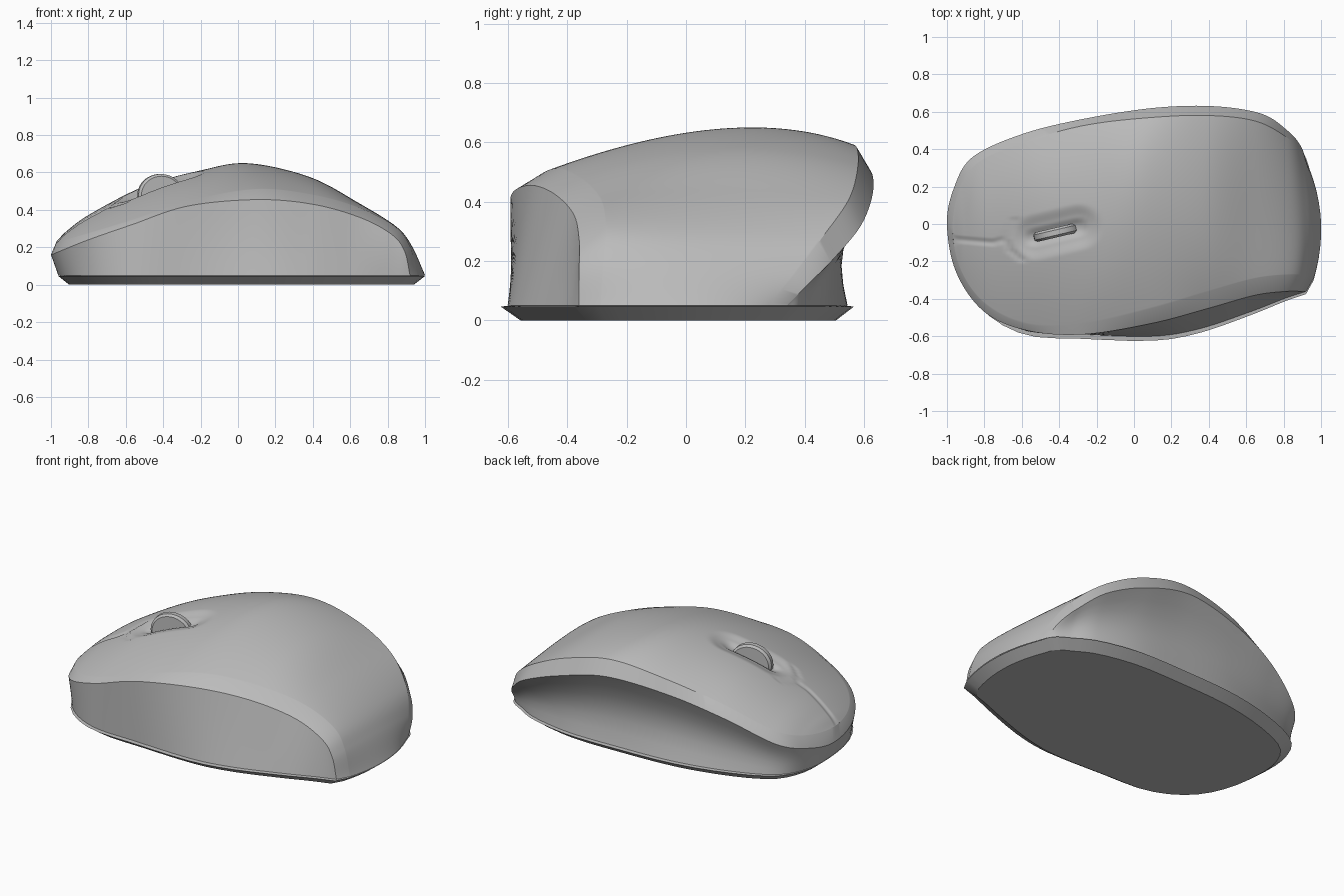
import bpy
import bmesh
import math
from mathutils import Vector

cube = bpy.data.objects.get("Cube")
if cube:
    bpy.data.objects.remove(cube, do_unlink=True)

STEPS = 14      # samples between neighbouring profile points
ACROSS = 140    # samples across the top shell


def make_material(name, colour):
    material = bpy.data.materials.new(name)
    material.use_nodes = True
    material.diffuse_color = colour
    material.node_tree.nodes["Principled BSDF"].inputs["Base Color"].default_value = colour
    return material


grey = make_material("warm grey plastic", (0.5, 0.5, 0.5, 1))


def spline(points):
    """Smooth path through every given point."""
    pts = [Vector(p) for p in points]
    out = []
    for i in range(len(pts) - 1):
        b, c = pts[i], pts[i + 1]
        a = pts[i - 1] if i else b * 2 - c
        d = pts[i + 2] if i + 2 < len(pts) else c * 2 - b
        for k in range(STEPS):
            t = k / STEPS
            out.append(0.5 * (2 * b + (c - a) * t + (2 * a - 5 * b + 4 * c - d) * t * t
                              + (3 * b - a - 3 * c + d) * t ** 3))
    return out + [pts[-1]]


def add_grid(bm, rows):
    """Bridge neighbouring rows of points with quads."""
    verts = [[bm.verts.new(p) for p in row] for row in rows]
    for r0, r1 in zip(verts, verts[1:]):
        for j in range(len(r0) - 1):
            bm.faces.new((r0[j], r0[j + 1], r1[j + 1], r1[j]))


def finish(name, bm):
    bmesh.ops.remove_doubles(bm, verts=bm.verts, dist=0.0003)
    bmesh.ops.recalc_face_normals(bm, faces=bm.faces)
    mesh = bpy.data.meshes.new(name)
    bm.to_mesh(mesh)
    bm.free()
    mesh.materials.append(grey)
    obj = bpy.data.objects.new(name, mesh)
    bpy.context.collection.objects.link(obj)
    bpy.ops.object.select_all(action='DESELECT')
    bpy.context.view_layer.objects.active = obj
    obj.select_set(True)
    bpy.ops.object.shade_smooth_by_angle(angle=math.radians(30))


# Edge of the top shell: thumb side from the tail to the nose, then finger side back
shell_edge = spline([
    (.96, -.29, .05), (.92, -.28, .2), (.84, -.27, .31), (.65, -.29, .41), (.4, -.36, .48),
    (.1, -.45, .51), (-.25, -.53, .45), (-.55, -.54, .35), (-.78, -.44, .28),
    (-.92, -.26, .24), (-.97, -.03, .23), (-.93, .2, .26), (-.82, .34, .32),
    (-.55, .45, .45), (-.25, .53, .545), (.1, .57, .59), (.4, .58, .525), (.65, .55, .41),
    (.82, .46, .28), (.9, .37, .16), (.94, .28, .05)])

# Lower edge of the rim band, same order
rim_edge = spline([
    (.92, -.36, .05), (.89, -.36, .18), (.82, -.36, .27), (.65, -.38, .36), (.4, -.45, .43),
    (.1, -.53, .455), (-.27, -.59, .42), (-.57, -.57, .32), (-.8, -.47, .24),
    (-.95, -.26, .18), (-1, 0, .16), (-.96, .2, .19), (-.86, .36, .25),
    (-.6, .48, .38), (-.28, .56, .47), (.1, .62, .505), (.42, .63, .43), (.68, .59, .32),
    (.82, .5, .21), (.89, .42, .13), (.92, .34, .05)])

# Foot of the side walls on the base
foot = [Vector((p.x, p.y, .05)) for p in spline([
    (.92, -.36), (.89, -.37), (.8, -.4), (.62, -.47), (.35, -.56), (.1, -.6),
    (-.28, -.59), (-.58, -.57), (-.8, -.45), (-.92, -.25), (-.96, 0), (-.94, .19),
    (-.84, .34), (-.59, .45), (-.27, .52), (.1, .54), (.42, .54), (.68, .49),
    (.82, .42), (.89, .38), (.92, .34)])]

# Crest from the nose over the hump to the tail
crest = spline([
    (-.97, -.03, .23), (-.91, -.02, .29), (-.78, 0, .38), (-.5, .02, .52), (-.2, .04, .605),
    (.05, .12, .645), (.38, .1, .575), (.64, .06, .44), (.84, 0, .31), (.93, 0, .2), (1, 0, .05)])

WHEEL = Vector((-.415, -.045))
AXIS = Vector((math.cos(.23), math.sin(.23)))


def segment_distance(p, a, b):
    t = max(0, min(1, (p - a).dot(b - a) / (b - a).length_squared))
    return (p - a - (b - a) * t).length


def falloff(distance, inner, outer):
    t = max(0, min(1, (outer - distance) / (outer - inner)))
    return t * t * (3 - 2 * t)


groove = [Vector(p) for p in ((-.98, -.08), (-.75, -.1), (-.69, -.08), (-.64, .02))]
fork = [groove[2], Vector((-.66, -.14)), Vector((-.6, -.19))]
seams = list(zip(groove, groove[1:])) + list(zip(fork, fork[1:]))


def carve(p):
    """Sink the wheel well and the split between the buttons."""
    flat = p.to_2d()
    well = segment_distance(flat, WHEEL - AXIS * .12, WHEEL + AXIS * .12)
    seam = min(segment_distance(flat, a, b) for a, b in seams)
    depth = (.02 * falloff(well, .05, .13) + .02 * falloff(well, .01, .06)
             + .007 * falloff(seam, 0, .026))
    return Vector((p.x, p.y, p.z - depth))


# Body: top shell, rim band and hollowed side walls
middle = len(crest) - 1
top_rows = []
for i in range(len(crest)):
    right, left = shell_edge[middle - i], shell_edge[middle + i]
    row = []
    for j in range(ACROSS + 1):
        u = j / ACROSS
        p = (right * (1 - u) * (1 - 2 * u) + crest[i] * 4 * u * (1 - u) + left * u * (2 * u - 1))
        row.append(carve(p) if 0 < j < ACROSS and i else p)
    top_rows.append(row)

wall_rows = []
for k in range(7):
    t = k / 6
    row = []
    for i, (a, b) in enumerate(zip(rim_edge, foot)):
        p = a.lerp(b, t)
        along = max(0, i - middle) / middle
        pull = .06 * math.sin(math.pi * along) ** 2 * math.sin(math.pi * t)
        row.append(p - Vector((0, pull, 0)))
    wall_rows.append(row)

bm = bmesh.new()
add_grid(bm, top_rows)
add_grid(bm, [shell_edge, rim_edge])
add_grid(bm, wall_rows)
finish("mouse_body", bm)

# Base plate: flared lip tapering to a flat underside
outline = foot[::5] + top_rows[-1][::-14]
bm = bmesh.new()
rings = []
for wide, deep, z in ((.98, .98, .05), (1, 1.04, .046), (.94, .93, 0)):
    rings.append([bm.verts.new((p.x * wide, p.y * deep, z)) for p in outline])
count = len(outline)
for lower, upper in zip(rings, rings[1:]):
    for i in range(count):
        j = (i + 1) % count
        bm.faces.new((lower[i], lower[j], upper[j], upper[i]))
bm.faces.new(rings[0])
bm.faces.new(rings[-1])
finish("base_plate", bm)

# Scroll wheel with rounded tread
bm = bmesh.new()
wheel_rows = []
for radius, side in ((0, -.026), (.1, -.026), (.112, -.014), (.112, .014), (.1, .026), (0, .026)):
    ring = []
    for k in range(33):
        a = math.tau * k / 32
        along = AXIS * (radius * math.cos(a) * 1.1) + Vector((-AXIS.y, AXIS.x)) * side
        ring.append((WHEEL.x + along.x, WHEEL.y + along.y, .48 + radius * math.sin(a)))
    wheel_rows.append(ring)
add_grid(bm, wheel_rows)
finish("scroll_wheel", bm)
